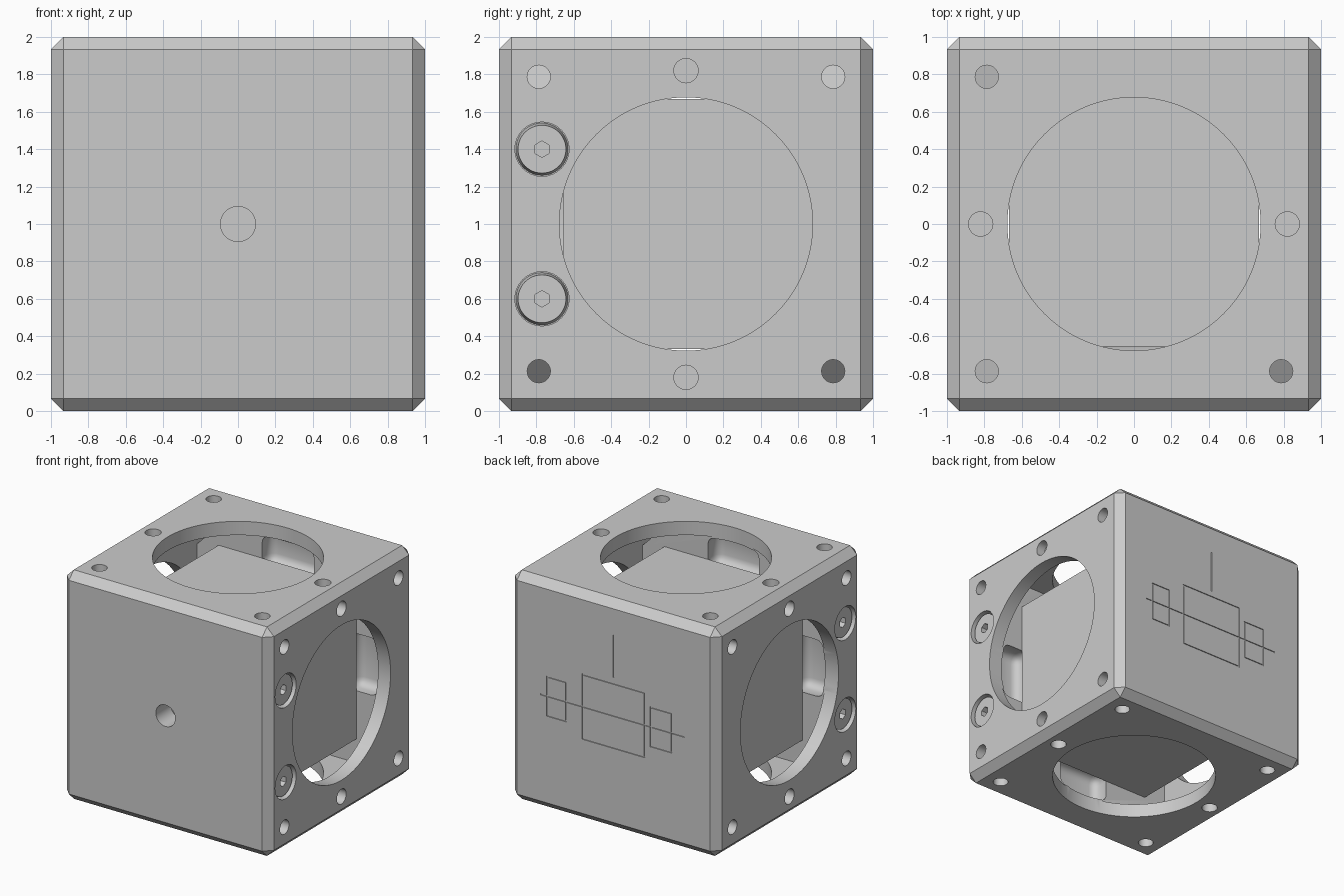
import bpy, bmesh, math
from mathutils import Vector, Matrix

old = bpy.data.objects.get("Cube")
if old:
    bpy.data.objects.remove(old)

metal = bpy.data.materials.new("light_grey")
metal.use_nodes = True
GREY = (0.6, 0.6, 0.6, 1)
metal.diffuse_color = GREY
metal.node_tree.nodes["Principled BSDF"].inputs["Base Color"].default_value = GREY

MID = Vector((0, 0, 1))
cutters = []


def make(name, bm):
    bmesh.ops.recalc_face_normals(bm, faces=bm.faces)
    me = bpy.data.meshes.new(name)
    bm.to_mesh(me)
    bm.free()
    me.materials.append(metal)
    ob = bpy.data.objects.new(name, me)
    bpy.context.collection.objects.link(ob)
    return ob


def box(name, lo, hi, bevel=0, segments=1):
    """Box between two corners, measured from the cube centre."""
    lo, hi = Vector(lo), Vector(hi)
    bm = bmesh.new()
    bmesh.ops.create_cube(bm, size=1)
    bmesh.ops.scale(bm, vec=hi - lo, verts=bm.verts)
    bmesh.ops.translate(bm, vec=(lo + hi) / 2 + MID, verts=bm.verts)
    if bevel:
        bmesh.ops.bevel(bm, geom=bm.edges[:], offset=bevel, segments=segments,
                        profile=0.5, affect='EDGES')
    return make(name, bm)


def rod(name, start, end, r1, r2=None, sides=32):
    """Round (or n-sided) bar from start to end."""
    start, end = Vector(start), Vector(end)
    axis = end - start
    bm = bmesh.new()
    bmesh.ops.create_cone(bm, cap_ends=True, segments=sides, radius1=r1,
                          radius2=r1 if r2 is None else r2, depth=axis.length)
    turn = axis.to_track_quat('Z', 'Y').to_matrix().to_4x4()
    bmesh.ops.transform(bm, verts=bm.verts,
                        matrix=Matrix.Translation((start + end) / 2 + MID) @ turn)
    return make(name, bm)


def corner_prism(sx, sz):
    """Long triangular cavity in one corner, leaving a slanted boss face."""
    a, b, y = 0.88, 0.62, 0.88
    bm = bmesh.new()
    ends = [[bm.verts.new((sx * px, py, sz * pz + 1)) for px, pz in ((a, a), (a, b), (b, a))]
            for py in (-y, y)]
    bm.faces.new(ends[0])
    bm.faces.new(ends[1])
    for i in range(3):
        j = (i + 1) % 3
        bm.faces.new((ends[0][i], ends[0][j], ends[1][j], ends[1][i]))
    return make("corner_cutter", bm)


def cut(ob):
    ob.hide_render = True
    cutters.append(ob)


def apply_cuts(target):
    for c in cutters:
        m = target.modifiers.new("cut", 'BOOLEAN')
        m.operation, m.solver, m.object = 'DIFFERENCE', 'EXACT', c
    deps = bpy.context.evaluated_depsgraph_get()
    me = bpy.data.meshes.new_from_object(target.evaluated_get(deps))
    target.modifiers.clear()
    target.data = me
    for c in cutters:
        bpy.data.objects.remove(c)
    cutters.clear()


def smooth(ob):
    bpy.ops.object.select_all(action='DESELECT')
    ob.select_set(True)
    bpy.context.view_layer.objects.active = ob
    bpy.ops.object.shade_smooth_by_angle(angle=math.radians(30))


# Chamfered housing and its inner chamber
housing = box("housing", (-1, -1, -1), (1, 1, 1), 0.067)
cut(box("chamber", (-0.88, -0.655, -0.88), (0.88, 0.69, 0.88)))
for sx in (-1, 1):
    for sz in (-1, 1):
        cut(corner_prism(sx, sz))

# Four open faces: aperture, corner holes, middle holes and wall pockets
for s in (-1, 1):
    for swap in (False, True):
        def place(depth, y, across):
            return (across, y, s * depth) if swap else (s * depth, y, across)
        cut(rod("aperture", place(1.1, 0, 0), place(0.8, 0, 0), 0.677, sides=96))
        for a in (-1, 1):
            cut(rod("middle_hole", place(1.1, 0, a * 0.82), place(0.92, 0, a * 0.82), 0.065))
            for b in (-1, 1):
                cut(rod("corner_hole", place(1.1, a * 0.787, b * 0.787),
                        place(0.82, a * 0.787, b * 0.787), 0.062))
        for y0, y1 in ((-0.8, -0.6), (0.6, 0.82)):
            p, q = place(0.6, y0, -0.25), place(0.87, y1, 0.25)
            cut(box("pocket", [min(v) for v in zip(p, q)],
                    [max(v) for v in zip(p, q)], 0.07, 4))

# Blind hole in the front and screw seats in both sides
cut(rod("front_hole", (0, -1.1, 0), (0, -0.8, 0), 0.094))
screw_spots = [(s, z) for s in (-1, 1) for z in (-0.4, 0.4)]
for s, z in screw_spots:
    cut(rod("screw_seat", (s * 1.02, -0.77, z), (s * 0.9, -0.77, z), 0.145))

# Shallow engraved diagram on the back: frame, end blocks and beam lines
def groove(x0, z0, x1, z1, w=0.006):
    cut(box("groove", (min(x0, x1) - w, 0.992, min(z0, z1) - w),
            (max(x0, x1) + w, 1.05, max(z0, z1) + w)))


def frame(x0, z0, x1, z1):
    for z in (z0, z1):
        groove(x0, z, x1, z)
    for x in (x0, x1):
        groove(x, z0, x, z1)


frame(-0.3, -0.28, 0.3, 0.28)
frame(-0.56, -0.17, -0.36, 0.17)
frame(0.46, -0.17, 0.64, 0.17)
groove(-0.68, 0, 0.7, 0)
groove(0, 0.34, 0, 0.7)
apply_cuts(housing)
smooth(housing)

# Glass block held in the chamber
h = 0.667
box("prism_block", (-h, -0.656, -h), (h, 0.685, h))

# Socket-head screws
for s, z in screw_spots:
    screw = rod("side_screw", (s * 0.88, -0.77, z), (s * 0.975, -0.77, z), 0.143, 0.128, 48)
    cut(rod("hex_socket", (s * 1.02, -0.77, z), (s * 0.92, -0.77, z), 0.044, sides=6))
    apply_cuts(screw)
    smooth(screw)
